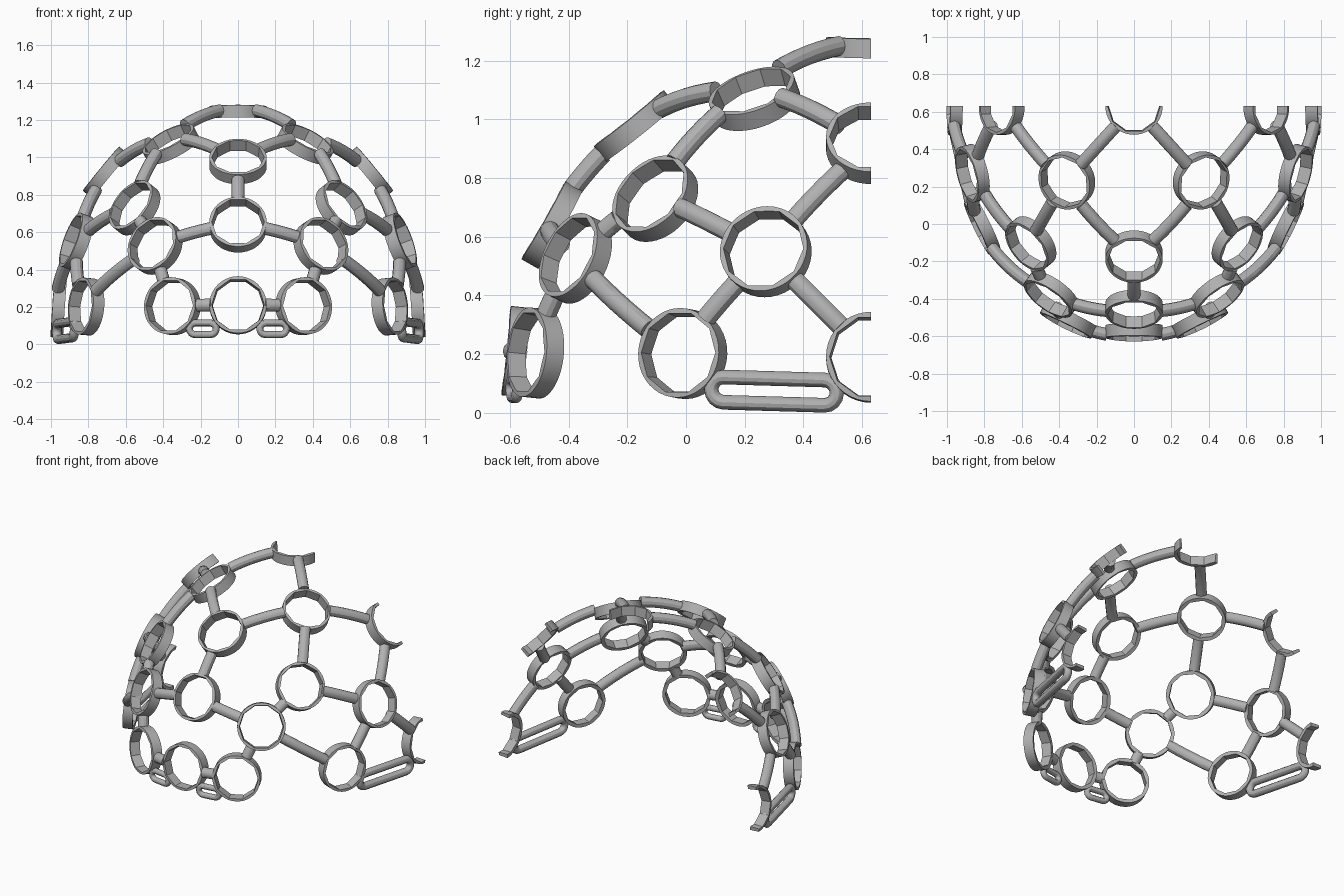
import bpy, bmesh, math
from mathutils import Vector

cube = bpy.data.objects.get("Cube")
if cube:
    bpy.data.objects.remove(cube, do_unlink=True)

BACK = 0.63                                # flat rear cut of the half cap
ORIGIN = Vector((0, BACK, 0.1))
AXES = Vector((0.98, 1.24, 1.16))          # head-shaped ellipsoid
RING_R, RING_DEPTH, BAR_R = 0.153, 0.066, 0.034

grey = bpy.data.materials.new("plain_grey")
grey.use_nodes = True
grey.diffuse_color = (0.44, 0.44, 0.44, 1)
grey.node_tree.nodes["Principled BSDF"].inputs["Base Color"].default_value = grey.diffuse_color
made = []


def add(name, data):
    data.materials.append(grey)
    ob = bpy.data.objects.new(name, data)
    bpy.context.collection.objects.link(ob)
    made.append(ob)
    return ob


def on_shell(p):
    q = Vector([(p[i] - ORIGIN[i]) / AXES[i] for i in range(3)]).normalized()
    return ORIGIN + Vector([q[i] * AXES[i] for i in range(3)])


def shell_normal(p):
    return Vector([(p[i] - ORIGIN[i]) / AXES[i] ** 2 for i in range(3)]).normalized()


def ring(name, centre):
    """Short tube with rims bent to the shell: round outside, ten flats inside."""
    n, sides = 40, 10
    step = math.tau / sides
    normal = shell_normal(centre)
    turn = normal.to_track_quat('Z', 'Y')
    lift = (on_shell(centre) - centre).dot(normal)
    bm = bmesh.new()
    loops = []
    for outer, h in ((True, -1), (True, 1), (False, 1), (False, -1)):
        loop = []
        for i in range(n):
            a = math.tau * i / n
            r = RING_R
            if not outer:
                r = (0.131 + 0.003 * h) / math.cos((a % step) - step / 2)
            p = centre + turn @ Vector((r * math.cos(a), r * math.sin(a), 0))
            bend = (on_shell(p) - p).dot(normal) - lift
            loop.append(bm.verts.new(p + normal * (bend + h * RING_DEPTH / 2)))
        loops.append(loop)
    for k in range(4):
        a, b = loops[k], loops[(k + 1) % 4]
        for i in range(n):
            j = (i + 1) % n
            bm.faces.new((a[i], a[j], b[j], b[i]))
    bmesh.ops.recalc_face_normals(bm, faces=bm.faces)
    if centre.y > BACK - RING_R - 0.03:
        cut = bmesh.ops.bisect_plane(bm, geom=bm.verts[:] + bm.edges[:] + bm.faces[:],
                                     plane_co=(0, BACK, 0), plane_no=(0, 1, 0),
                                     clear_outer=True)
        edges = [e for e in cut["geom_cut"] if isinstance(e, bmesh.types.BMEdge)]
        bmesh.ops.holes_fill(bm, edges=edges)
    me = bpy.data.meshes.new(name)
    bm.to_mesh(me)
    bm.free()
    add(name, me)


def tube(name, points, radius, closed=False):
    cu = bpy.data.curves.new(name, 'CURVE')
    cu.dimensions = '3D'
    cu.bevel_depth = radius
    cu.bevel_resolution = 4
    cu.use_fill_caps = not closed
    sp = cu.splines.new('POLY')
    sp.points.add(len(points) - 1)
    for pt, co in zip(sp.points, points):
        pt.co = (*co, 1)
    sp.use_cyclic_u = closed
    add(name, cu)


def bar(name, a, b):
    """Rod that follows the shell from one ring wall to the next."""
    t = 0.144 / (b - a).length
    tube(name, [on_shell(a.lerp(b, t + (1 - 2 * t) * i / 6)) for i in range(7)], BAR_R)


def strap_loop(name, centre, along, up, half, height, radius):
    pts = []
    for side in (1, -1):
        for i in range(9):
            a = -math.pi / 2 + math.pi * i / 8
            u = side * (half - height + height * math.cos(a))
            pts.append(centre + along * u + up * (side * height * math.sin(a)))
    tube(name, pts, radius, True)


# ring positions, paired ones are mirrored
centres = {
    "brow_middle": (0, -0.59, 0.21),
    "brow": (0.357, -0.525, 0.205),
    "forehead": (0.45, -0.385, 0.53),
    "forehead_middle": (0, -0.465, 0.645),
    "crown_front": (0, -0.18, 0.985),
    "upper_side": (0.56, -0.11, 0.735),
    "crown": (0.365, 0.23, 1.08),
    "side": (0.872, 0.27, 0.552),
    "temple": (0.82, -0.015, 0.203),
    "ear": (0.967, BACK, 0.19),
    "rear_side": (0.715, BACK, 0.925),
    "top_middle": (0, BACK, 1.255),
}
links = [
    ("brow_middle", "brow"), ("brow", "forehead"), ("forehead", "forehead_middle"),
    ("forehead", "temple"), ("forehead", "upper_side"), ("upper_side", "crown"),
    ("upper_side", "side"), ("crown_front", "crown"), ("crown", "top_middle"),
    ("crown", "rear_side"), ("side", "rear_side"), ("side", "temple"), ("side", "ear"),
]


def place(key, s):
    x, y, z = centres[key]
    return Vector((x * s, y, z))


# middle parts
for key in centres:
    if centres[key][0] == 0:
        ring(key + "_ring", place(key, 1))
bar("middle_bar", place("forehead_middle", 1), place("crown_front", 1))

# paired parts
for s, label in ((1, "left"), (-1, "right")):
    for key in centres:
        if centres[key][0]:
            ring(f"{label}_{key}_ring", place(key, s))
    for a, b in links:
        bar(f"{label}_{a}_to_{b}_bar", place(a, s), place(b, s))
    up = Vector((0, 0, 1))
    strap_loop(f"{label}_front_strap_loop", Vector((0.188 * s, -0.585, 0.083)),
               Vector((s, 0.15, 0)).normalized(), up, 0.072, 0.031, 0.019)
    strap_loop(f"{label}_side_strap_loop", Vector((0.922 * s, 0.3, 0.074)),
               Vector((0.106 * s, 0.48, -0.014)).normalized(), up, 0.219, 0.043, 0.025)

# turn rods into meshes and shade smooth with sharp edges kept
bpy.ops.object.select_all(action='DESELECT')
for ob in made:
    ob.select_set(True)
bpy.context.view_layer.objects.active = made[0]
bpy.ops.object.convert(target='MESH')
bpy.ops.object.shade_smooth_by_angle(angle=math.radians(30))
